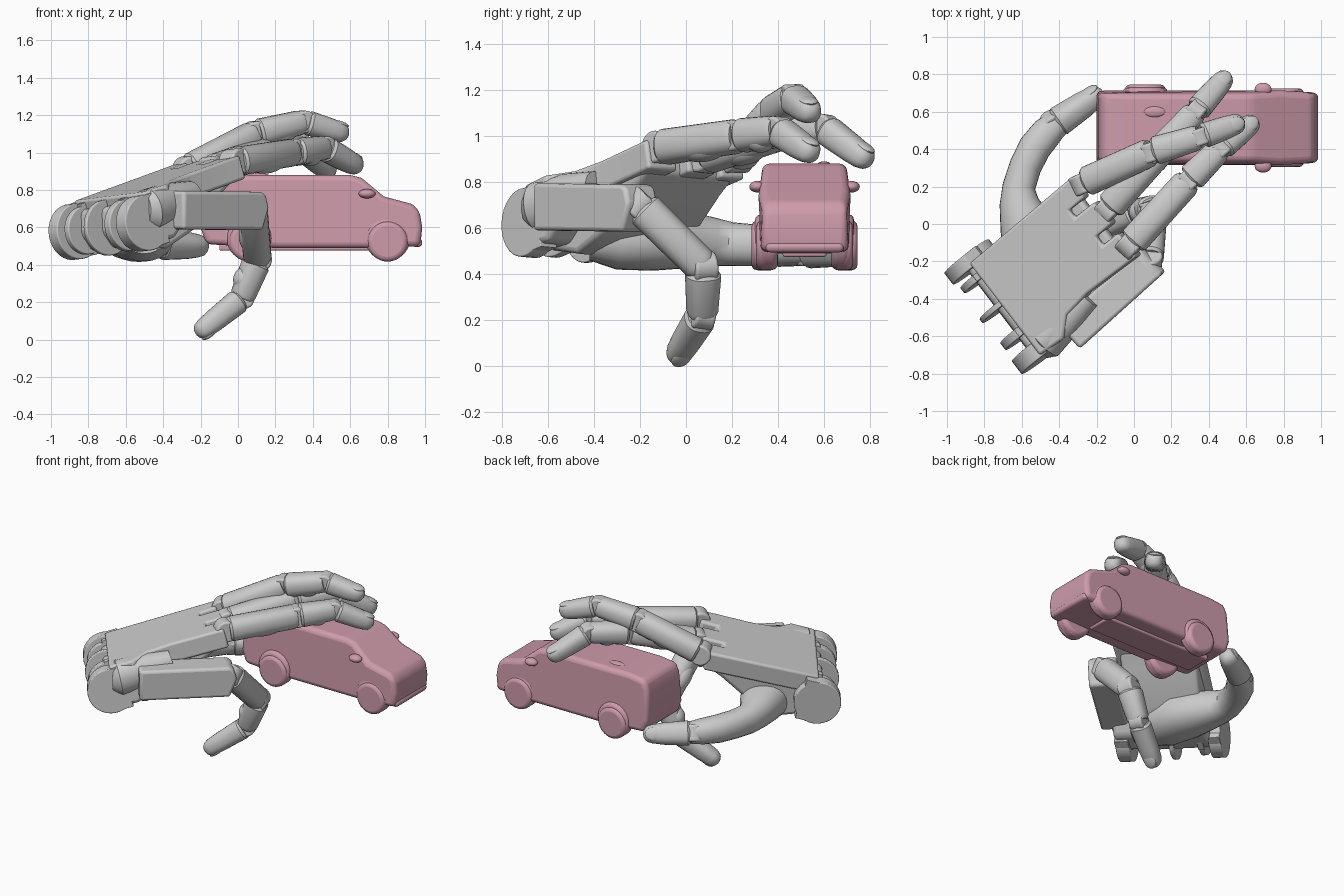
import bpy, bmesh, math
from mathutils import Vector as V, Matrix

if "Cube" in bpy.data.objects:
    bpy.data.objects.remove(bpy.data.objects["Cube"])

pink = bpy.data.materials.new("van_paint")
pink.diffuse_color = (0.62, 0.33, 0.41, 1)
pink.use_nodes = True
pink.node_tree.nodes["Principled BSDF"].inputs["Base Color"].default_value = pink.diffuse_color


def finish(name, bm, bevel=0, mat=None, segments=3):
    bmesh.ops.recalc_face_normals(bm, faces=bm.faces)
    me = bpy.data.meshes.new(name)
    bm.to_mesh(me)
    bm.free()
    ob = bpy.data.objects.new(name, me)
    bpy.context.collection.objects.link(ob)
    if mat:
        me.materials.append(mat)
    if bevel:
        m = ob.modifiers.new("bevel", 'BEVEL')
        m.width, m.segments, m.limit_method = bevel, segments, 'ANGLE'
        m.angle_limit = math.radians(35)
    return ob


def frame(x, y, z, o):
    m = Matrix((x, y, z)).transposed().to_4x4()
    m.translation = o
    return m


def prism(name, pts, move, bevel=0, mat=None):
    """Polygon pts (3D) extruded by the vector move."""
    bm = bmesh.new()
    f = bm.faces.new([bm.verts.new(p) for p in pts])
    r = bmesh.ops.extrude_face_region(bm, geom=[f])
    bmesh.ops.translate(bm, vec=move, verts=[v for v in r['geom'] if isinstance(v, bmesh.types.BMVert)])
    return finish(name, bm, bevel, mat)


def rod(name, centre, axis, r, length, bevel=0, mat=None, n=32):
    bm = bmesh.new()
    bmesh.ops.create_cone(bm, cap_ends=True, segments=n, radius1=r, radius2=r, depth=length)
    bm.transform(Matrix.Translation(centre) @ V(axis).to_track_quat('Z', 'Y').to_matrix().to_4x4())
    return finish(name, bm, bevel, mat)


def blob(name, centre, x, y, z, size, mat=None):
    bm = bmesh.new()
    bmesh.ops.create_uvsphere(bm, u_segments=24, v_segments=14, radius=1)
    bm.transform(frame(x, y, z, centre) @ Matrix.Diagonal((*size, 1)))
    return finish(name, bm, 0, mat)


def loft(name, stations, up, e=2.5, n=24):
    """Skin of rounded-square rings; stations are (point, half width, half height)."""
    bm, rings = bmesh.new(), []
    P = [V(s[0]) for s in stations]
    for i, (_, w, h) in enumerate(stations):
        d = (P[min(i + 1, len(P) - 1)] - P[max(i - 1, 0)]).normalized()
        s = d.cross(up).normalized()
        t = s.cross(d)
        ring = []
        for k in range(n):
            a = 2 * math.pi * k / n
            c, q = math.cos(a), math.sin(a)
            f = (abs(c) ** e + abs(q) ** e) ** (-1 / e)
            ring.append(bm.verts.new(P[i] + s * c * f * w + t * q * f * h))
        rings.append(ring)
    for A, B in zip(rings, rings[1:]):
        for k in range(n):
            bm.faces.new((A[k], A[(k + 1) % n], B[(k + 1) % n], B[k]))
    bm.faces.new(rings[0])
    bm.faces.new(rings[-1])
    return finish(name, bm)


def phalanx(name, p, q, r1, r2, up, tip=False, lead=0.02):
    p, q = V(p), V(q)
    L = (q - p).length
    d = (q - p) / L
    s = d.cross(V(up)).normalized()
    t = s.cross(d)
    prof = [(lead, .85 * r1), (lead + .015, r1)]
    if tip:
        prof += [(L * .6, (r1 + r2) / 2), (L - r2, r2), (L - .5 * r2, .86 * r2),
                 (L - .2 * r2, .6 * r2), (L - .03 * r2, .25 * r2)]
    else:
        prof += [(L - .025, r2), (L, .85 * r2)]
    loft(name, [(p + d * a, r, r * .97) for a, r in prof], V(up))
    rod(name + "_knuckle", p, s, r1 * .88, r1 * 1.35, .012)
    if tip:
        blob(name + "_nail", q - d * r2 * 1.15 + t * r2 * .78, s, d, t, (r2 * .72, r2 * .95, r2 * .28))
    else:
        # soft pad on the gripping side
        blob(name + "_pad", p.lerp(q, .55) - t * r1 * .5, s, d, t, (r1 * .75, L * .27, r1 * .62))


def finger(name, pts, radii, up):
    for i, part in enumerate(("lower", "middle", "tip")):
        phalanx(f"{name}_{part}", pts[i], pts[i + 1], radii[i], radii[i + 1], up, i == 2)


# Palm frame: d toward the knuckles, u across, n out of the back of the hand
d = V((.75, .60, .27)).normalized()
u = V((.62, -.78, .08))
u = (u - d * u.dot(d)).normalized()
n = u.cross(d)
O = V((-.12, .09, .98))


def at(a, b, c):
    return O + d * a + u * b + n * c


# Palm plate, with slots between the finger roots
outline = [(-.82, -.24), (-.09, -.26), (-.09, -.13), (-.20, -.13), (-.20, -.08), (-.06, -.08),
           (-.06, .07), (-.17, .07), (-.17, .13), (-.06, .13), (-.06, .29), (-.40, .28),
           (-.56, .30), (-.66, .39), (-.82, .38)]
prism("palm_plate", [at(a, b, 0) for a, b in outline], n * -.13, .015)

# Palm heel: deep at the wrist, thinning to the knuckles
heel = [(-.86, -.05), (-.90, -.17), (-.86, -.27), (-.66, -.345), (-.45, -.30), (-.22, -.17), (-.12, -.125), (-.12, -.04)]
prism("palm_heel", [at(a, -.23, c) for a, c in heel], u * .49, .025)
prism("palm_heel_side", [at(a, .2, c) for a, c in
                         ((-.86, -.04), (-.90, -.16), (-.85, -.27), (-.70, -.29), (-.56, -.2), (-.56, -.04))],
      u * .19, .025)

# Wrist hinge plates
for i, (b, w, r) in enumerate(((-.255, .08, .15), (-.16, .04, .13), (.03, .03, .15), (.21, .05, .14), (.345, .09, .15))):
    rod(f"wrist_plate_{i}", at(-.85, b, -.16), u, r, w, .006)
    prism(f"wrist_arm_{i}", [at(-.85, b - w / 2, c) for c in (-.015, -.30)] +
          [at(-.74, b - w / 2, c) for c in (-.30, -.015)], u * w, .004)

# Three upper fingers
Z = V((-.2, -.1, 1))
R = (.080, .077, .068, .056)
finger("index_finger", [(-.27, .22, .91), (.09, .385, 1.10), (.35, .465, 1.165), (.59, .55, 1.095)], R, Z)
finger("middle_finger", [(-.14, .08, .91), (.15, .40, 1.01), (.33, .60, 1.035), (.505, .80, .885)], R, Z)
finger("ring_finger", [(-.02, -.11, .95), (.29, .23, 1.0), (.46, .40, 1.025), (.655, .56, .915)], R, Z)

# Little finger and the hinged block that carries it
A, B = V((-.35, -.60, .69)), V((.055, -.235, .685))
k = (B - A).normalized()
s = V((k.y, -k.x, 0)).normalized()
prism("little_block", [A - s * .09 + V((0, 0, z)) for z in (.105, -.10)] +
      [B - s * .09 + k * x + V((0, 0, z)) for x, z in ((.03, -.10), (.075, .02), (.055, .085), (.03, .105))],
      s * .18, .018)
loft("little_block_root", [((-.51, -.65, .69), .08, .09), ((-.48, -.63, .69), .105, .115),
                           ((-.36, -.50, .73), .10, .11), ((-.25, -.38, .77), .08, .08)], V((0, 0, 1)), 2.2)
finger("little_finger", [(.08, -.20, .70), (.105, .075, .43), (.02, .07, .22), (-.22, -.05, .028)],
       R, V((.75, .25, -.3)))

# Thumb: broad fleshy base, bent shaft and tip
T = V((0, 0, 1))
loft("thumb_base", [((-.50, -.42, .56), .11, .10), ((-.50, -.30, .56), .16, .14), ((-.53, -.14, .555), .17, .14),
                    ((-.58, .0, .55), .14, .125), ((-.615, .12, .54), .105, .105), ((-.615, .20, .53), .088, .095),
                    ((-.58, .31, .525), .086, .09), ((-.53, .41, .52), .088, .088),
                    ((-.465, .49, .515), .085, .08), ((-.41, .54, .51), .07, .07)], T, 2.2)
phalanx("thumb_tip", (-.43, .53, .51), (-.165, .71, .50), .080, .06, V((-.5, .7, .4)), True)

# Van body: side profile pushed across, sides leaning in toward the roof
side = [(-.17, .51), (-.20, .60), (-.19, .80), (-.165, .865), (-.05, .88), (.60, .88), (.66, .865), (.78, .765),
        (.93, .725), (.97, .69), (.985, .60), (.975, .50), (.75, .49), (.2, .49)]
bm = bmesh.new()
rows = []
for y in (.315, .40, .63, .715):
    row = []
    for x, z in side:
        f = 1 - .09 * max(0, (z - .68) / .2) - (.06 if x > .9 else 0)
        row.append(bm.verts.new((x, .515 + (y - .515) * f, z)))
    rows.append(row)
for P, Q in zip(rows, rows[1:]):
    for i in range(len(side)):
        j = (i + 1) % len(side)
        bm.faces.new((P[i], P[j], Q[j], Q[i]))
bm.faces.new(rows[0])
bm.faces.new(rows[-1])
finish("van_body", bm, .03, pink, 4)


def box(name, lo, hi, bevel=.01):
    x0, y0, z0 = lo
    x1, y1, z1 = hi
    prism(name, [(x0, y0, z0), (x1, y0, z0), (x1, y1, z0), (x0, y1, z0)], V((0, 0, z1 - z0)), bevel, pink)


box("van_chassis", (-.10, .42, .475), (.72, .61, .51))
box("van_bumper", (.93, .345, .495), (.985, .685, .54), .02)
blob("van_roof_hatch", (.11, .60, .875), V((1, 0, 0)), V((0, 1, 0)), V((0, 0, 1)), (.06, .03, .015), pink)

# Wheels on both sides, and mirrors
for tag, sgn in (("right", -1), ("left", 1)):
    for end, x, out in (("front", .80, .165), ("rear", .06, .185)):
        rod(f"van_{end}_wheel_{tag}", (x, .515 + sgn * out, .525), (0, 1, 0), .108, .09, .025, pink)
        rod(f"van_{end}_arch_{tag}", (x, .515 + sgn * (out - .01), .54), (0, 1, 0), .12, .08, .025, pink)
    blob(f"van_mirror_{tag}", (.69, .515 + sgn * .205, .78), V((1, 0, 0)), V((0, 1, 0)), V((0, 0, 1)),
         (.045, .035, .025), pink)

for ob in bpy.data.objects:
    ob.select_set(True)
    bpy.context.view_layer.objects.active = ob
bpy.ops.object.shade_smooth_by_angle(angle=math.radians(35))
